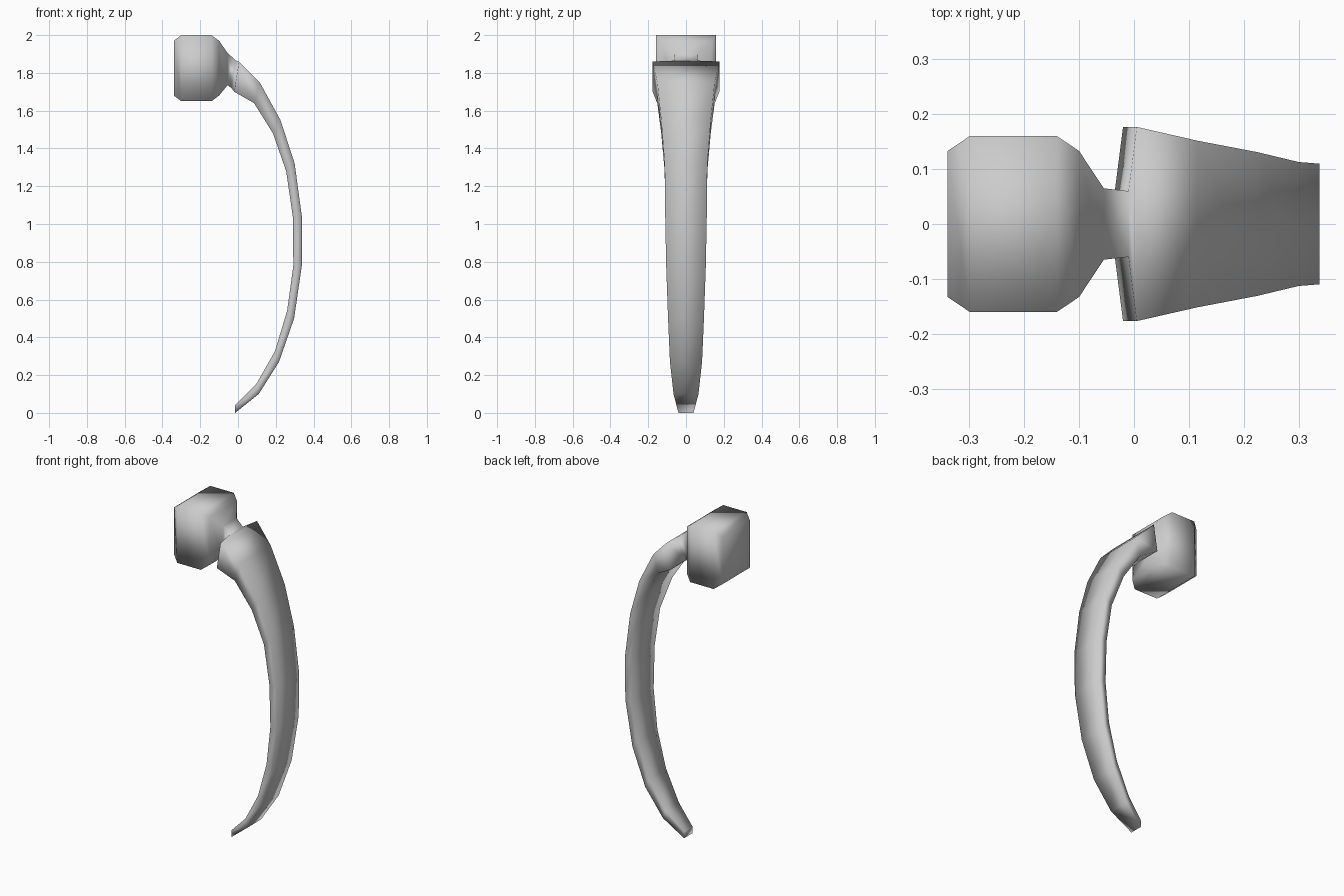
import bpy
import bmesh

default_cube = bpy.data.objects.get("Cube")
if default_cube:
    bpy.data.objects.remove(default_cube, do_unlink=True)


def make_material(name, color):
    material = bpy.data.materials.new(name)
    material.use_nodes = True
    material.diffuse_color = color
    shader = material.node_tree.nodes["Principled BSDF"]
    shader.inputs["Base Color"].default_value = color
    return material


def upright(x, low, high, half_width):
    """Vertical rectangular section of the head and neck."""
    return (x, high), (x, low), half_width


# Each section: outer point (x, z), inner point (x, z), half width in y
head = [
    upright(-.34, 1.68, 1.97, .133),
    upright(-.3, 1.65, 2, .16),
    upright(-.14, 1.65, 2, .16),
    upright(-.1, 1.68, 1.97, .133),
]
neck = [
    upright(-.055, 1.735, 1.905, .065),
    ((-.01, 1.865), (-.035, 1.72), .06),
]
blade = [
    ((.005, 1.86), (-.02, 1.7), .177),
    ((.115, 1.75), (.085, 1.64), .152),
    ((.225, 1.55), (.185, 1.48), .131),
    ((.3, 1.32), (.255, 1.28), .113),
    ((.338, 1.04), (.29, 1.04), .11),
    ((.338, .78), (.293, .78), .105),
    ((.297, .5), (.26, .54), .095),
    ((.217, .27), (.195, .325), .085),
    ((.11, .1), (.095, .15), .066),
    ((-.015, 0), (-.017, .04), .04),
]


def loft_sections(name, sections, material):
    """Bridge rectangular sections into one closed, smooth-shaded body."""
    bm = bmesh.new()
    rings = []
    for (outer_x, outer_z), (inner_x, inner_z), width in sections:
        corners = [
            (outer_x, width, outer_z),
            (outer_x, -width, outer_z),
            (inner_x, -width, inner_z),
            (inner_x, width, inner_z),
        ]
        rings.append([bm.verts.new(corner) for corner in corners])
    for first, second in zip(rings, rings[1:]):
        for i in range(len(first)):
            j = (i + 1) % len(first)
            bm.faces.new((first[i], first[j], second[j], second[i]))
    bm.faces.new(rings[0])
    bm.faces.new(rings[-1])
    bmesh.ops.recalc_face_normals(bm, faces=bm.faces)
    for face in bm.faces:
        face.smooth = True
    mesh = bpy.data.meshes.new(name)
    bm.to_mesh(mesh)
    bm.free()
    mesh.materials.append(material)
    body = bpy.data.objects.new(name, mesh)
    bpy.context.collection.objects.link(body)
    return body


# Knobbed head, pinched neck and curved tapering blade in one skin
grey = make_material("plain grey", (.6, .6, .6, 1))
loft_sections("curved_rib", head + neck + blade, grey)
